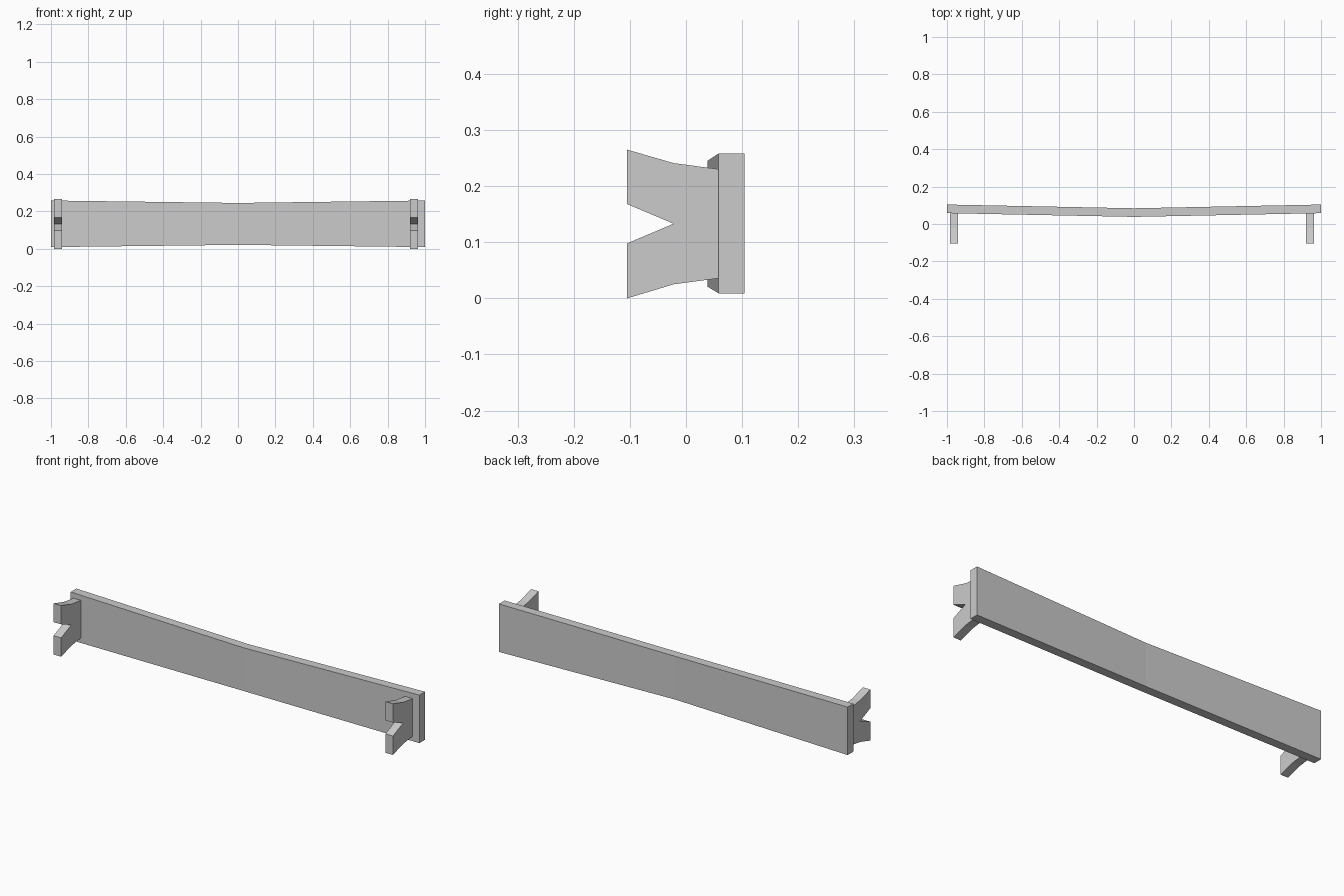
import bpy
import bmesh

cube = bpy.data.objects.get("Cube")
if cube:
    bpy.data.objects.remove(cube, do_unlink=True)

grey = bpy.data.materials.new("plain grey")
grey.use_nodes = True
colour = (0.6, 0.6, 0.6, 1)
grey.diffuse_color = colour
grey.node_tree.nodes["Principled BSDF"].inputs["Base Color"].default_value = colour


def loft(name, sections):
    """Join matching closed rings of points and cap both ends."""
    bm = bmesh.new()
    rings = [[bm.verts.new(p) for p in ring] for ring in sections]
    for a, b in zip(rings, rings[1:]):
        for i in range(len(a)):
            j = (i + 1) % len(a)
            bm.faces.new((a[i], a[j], b[j], b[i]))
    bm.faces.new(rings[0])
    bm.faces.new(rings[-1])
    bmesh.ops.recalc_face_normals(bm, faces=bm.faces)
    mesh = bpy.data.meshes.new(name)
    bm.to_mesh(mesh)
    bm.free()
    mesh.materials.append(grey)
    obj = bpy.data.objects.new(name, mesh)
    bpy.context.collection.objects.link(obj)
    return obj


def bar_section(x, front, back, bottom, top):
    return [(x, front, bottom), (x, back, bottom), (x, back, top), (x, front, top)]


# Long plate, bent forward and slightly narrower in the middle
loft("bar", [
    bar_section(-1, 0.058, 0.104, 0.009, 0.258),
    bar_section(0, 0.038, 0.084, 0.021, 0.245),
    bar_section(1, 0.058, 0.104, 0.009, 0.258),
])

# Notched brackets near each end
profile = [(-0.105, 0.265), (-0.105, 0.168), (-0.022, 0.133), (-0.105, 0.098),
           (-0.105, 0), (-0.022, 0.025), (0.06, 0.036), (0.06, 0.23), (-0.022, 0.241)]
for name, x in (("right_bracket", -0.984), ("left_bracket", 0.919)):
    loft(name, [[(px, y, z) for y, z in profile] for px in (x, x + 0.043)])
